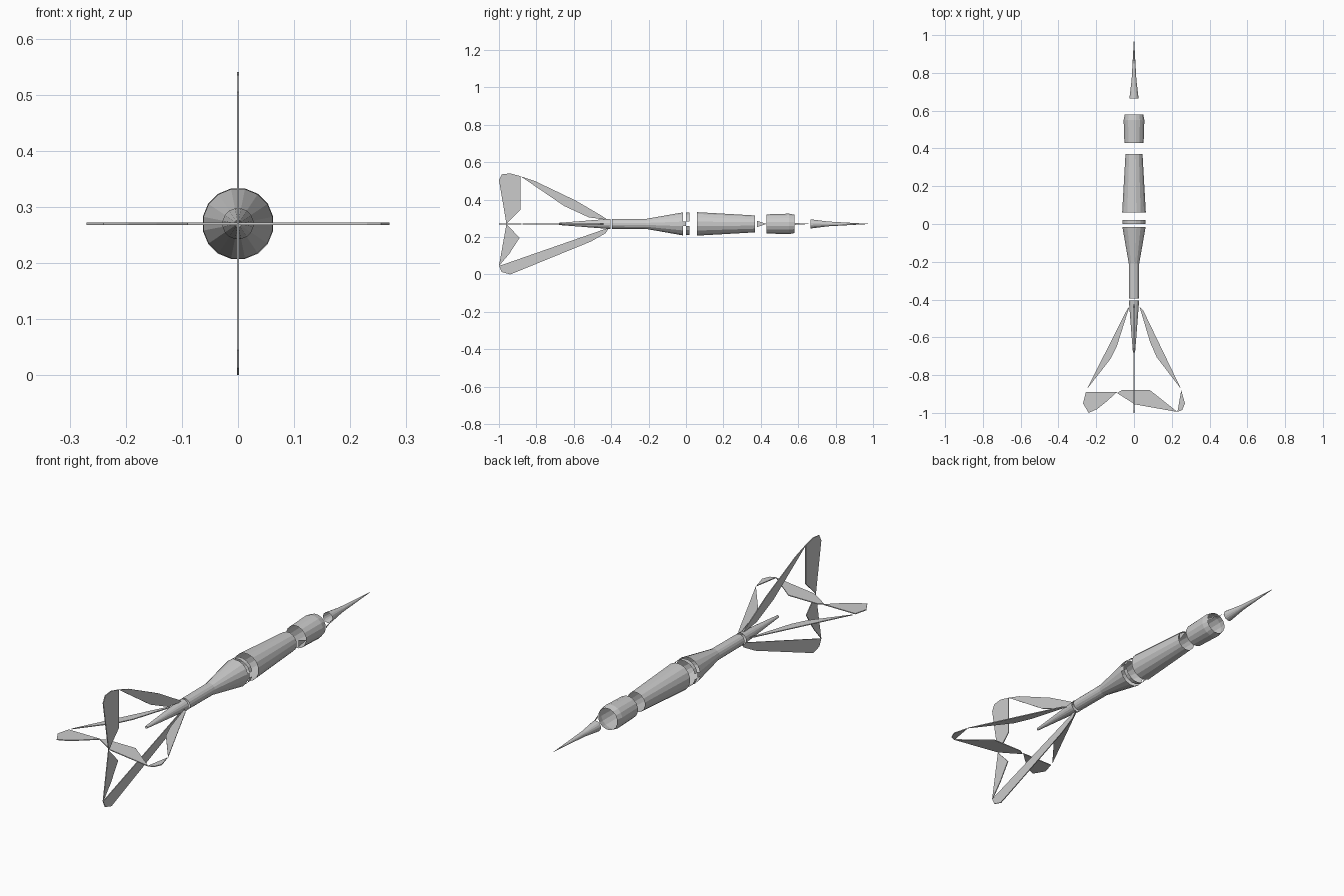
import bpy, bmesh, math

if "Cube" in bpy.data.objects:
    bpy.data.objects.remove(bpy.data.objects["Cube"])

AXIS_Z = 0.27
SIDES = 16


def finish(bm, name):
    mesh = bpy.data.meshes.new(name)
    bm.to_mesh(mesh)
    bm.free()
    ob = bpy.data.objects.new(name, mesh)
    bpy.context.collection.objects.link(ob)
    return ob


def rim_point(y, r, i):
    a = math.tau * (i - 0.5) / SIDES
    return (r * math.cos(a), y, AXIS_Z + r * math.sin(a))


def tube(name, profile, keep=None):
    """Open faceted tube along y from (y, radius) pairs."""
    bm = bmesh.new()
    rings = [[bm.verts.new(rim_point(y, r, i)) for i in range(SIDES)] for y, r in profile]
    for a, b in zip(rings, rings[1:]):
        for i in range(SIDES):
            if keep is None or i in keep:
                j = (i + 1) % SIDES
                bm.faces.new((a[i], b[i], b[j], a[j]))
    bmesh.ops.remove_doubles(bm, verts=bm.verts, dist=0.0001)
    bmesh.ops.delete(bm, geom=[v for v in bm.verts if not v.link_faces], context='VERTS')
    return finish(bm, name)


def fin(name, outline, vertical, t=0.002):
    """Thin flat plate; outline is (y, z) if vertical, else (x, y)."""
    bm = bmesh.new()
    layers = []
    for s in (-t, t):
        layers.append([bm.verts.new((s, p, q) if vertical else (p, q, AXIS_Z + s))
                       for p, q in outline])
    a, b = layers
    bm.faces.new(a[::-1])
    bm.faces.new(b)
    for i in range(len(a)):
        j = (i + 1) % len(a)
        bm.faces.new((a[i], a[j], b[j], b[i]))
    bmesh.ops.recalc_face_normals(bm, faces=bm.faces)
    return finish(bm, name)


# Body sections, tip to tail
tube("needle", [(0.665, 0.025), (0.76, 0.013), (0.98, 0.0005)])
tube("front_barrel", [(0.43, 0.052), (0.55, 0.056), (0.58, 0.05)])
tube("main_barrel", [(0.06, 0.064), (0.37, 0.046)])
tube("collar", [(0.0, 0.061), (0.02, 0.061)], [i for i in range(SIDES) if i % 8])
tube("collar_bridge", [(-0.02, 0.063), (0.0, 0.061)], [0, 8])
tube("shaft_cone", [(-0.21, 0.028), (-0.015, 0.063)])
tube("shaft", [(-0.395, 0.027), (-0.21, 0.028)])
tube("tail_cone", [(-0.68, 0.006), (-0.44, 0.025), (-0.405, 0.028)])

# Thin slivers joining the sections on one side
bm = bmesh.new()
for pts in (((0.048, 0.38, 0.287), (0.048, 0.38, 0.253), (0.053, 0.43, 0.27)),
            ((0.05, 0.58, 0.275), (0.05, 0.58, 0.265), (0.024, 0.67, 0.27))):
    bm.faces.new([bm.verts.new(p) for p in pts])
finish(bm, "side_slivers")

# Upright fins
fin("upper_fin_edge", [(-.885, .525), (-.81, .50), (-.59, .395), (-.445, .31), (-.41, .285),
                       (-.445, .295), (-.52, .305), (-.65, .365)], True)
fin("upper_fin_back", [(-1, .505), (-.985, .535), (-.94, .54), (-.885, .525),
                       (-.885, .345), (-.96, .27)], True)
fin("lower_fin_edge", [(-1, .045), (-.44, .24), (-.41, .25), (-.43, .22), (-.51, .175),
                       (-.89, .02), (-.94, .0), (-.985, .013)], True)
fin("lower_fin_back", [(-1, .045), (-.96, .27), (-.89, .195), (-.945, .11)], True)

# Level fins
fin("left_fin_edge", [(-.25, -.875), (-.035, -.45), (-.025, -.44), (-.09, -.645),
                      (-.125, -.715)], False)
fin("left_fin_back", [(-.255, -.89), (-.09, -.89), (-.145, -.94), (-.195, -.98),
                      (-.24, -1), (-.27, -.95)], False)
fin("right_fin_edge", [(.03, -.44), (.05, -.46), (.25, -.875), (.12, -.705),
                       (.085, -.625)], False)
fin("right_fin_back", [(-.09, -.895), (-.065, -.88), (.085, -.88), (.23, -.995),
                       (.005, -.955)], False)
fin("right_fin_tip", [(.25, -.88), (.27, -.95), (.255, -.985), (.23, -.995)], False)
